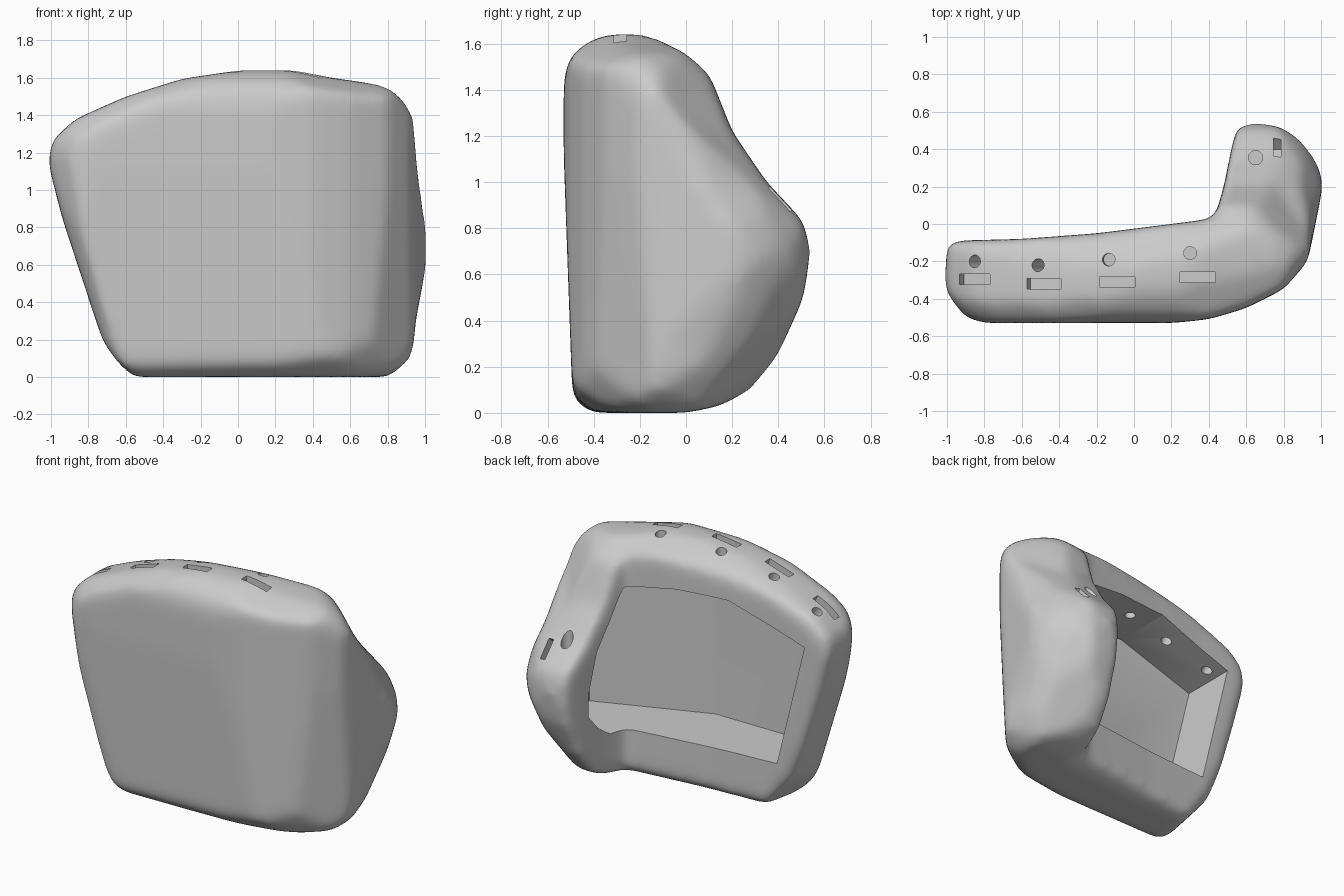
import bpy, bmesh
from math import atan, cos, sin, radians
from mathutils import Vector, Matrix

if "Cube" in bpy.data.objects:
    bpy.data.objects.remove(bpy.data.objects["Cube"], do_unlink=True)

grey = bpy.data.materials.new("plain_grey")
grey.use_nodes = True
grey.diffuse_color = (0.6, 0.6, 0.6, 1)
grey.node_tree.nodes["Principled BSDF"].inputs["Base Color"].default_value = grey.diffuse_color

X, Y, Z = Vector((1, 0, 0)), Vector((0, 1, 0)), Vector((0, 0, 1))
MIDDLE = Z * 0.82


def add_object(name, bm):
    bmesh.ops.recalc_face_normals(bm, faces=bm.faces)
    mesh = bpy.data.meshes.new(name)
    bm.to_mesh(mesh)
    bm.free()
    mesh.materials.append(grey)
    obj = bpy.data.objects.new(name, mesh)
    bpy.context.collection.objects.link(obj)
    return obj


def prism(name, points, across, up, origin=Vector()):
    """Extrude a 2D outline drawn on the across/up plane both ways."""
    depth = across.cross(up).normalized() * 2.5
    bm = bmesh.new()
    face = bm.faces.new([bm.verts.new(origin + across * a + up * b - depth) for a, b in points])
    moved = bmesh.ops.extrude_face_region(bm, geom=[face])["geom"]
    bmesh.ops.translate(bm, vec=depth * 2,
                        verts=[v for v in moved if isinstance(v, bmesh.types.BMVert)])
    return add_object(name, bm)


def oblique_prism(name, points, turn, rise):
    """Extrude an outline along a slanted axis, with a little slack for softening."""
    turn, rise = radians(turn), radians(rise)
    across = Vector((cos(turn), sin(turn), 0))
    axis = Vector((sin(turn) * cos(rise), -cos(turn) * cos(rise), sin(rise)))
    return prism(name, points, across * 1.015, axis.cross(across) * 1.015, MIDDLE)


def boolean(obj, other, operation):
    mod = obj.modifiers.new(operation.lower(), "BOOLEAN")
    mod.operation, mod.solver, mod.object = operation, "EXACT", other
    other.hide_render = True


def bake(obj, helpers):
    """Apply all modifiers and delete the helper solids."""
    bpy.context.view_layer.update()
    graph = bpy.context.evaluated_depsgraph_get()
    mesh = bpy.data.meshes.new_from_object(obj.evaluated_get(graph))
    obj.modifiers.clear()
    obj.data = mesh
    for helper in helpers:
        bpy.data.objects.remove(helper, do_unlink=True)


# Outlines of the body: plan, front and side
plan = [(-1.0, -.09), (-1.02, -.38), (-.97, -.48), (-.8, -.53), (.2, -.53), (.4, -.51),
        (.6, -.45), (.8, -.35), (.93, -.2), (.97, 0), (1.01, .2), (.99, .34), (.91, .44),
        (.78, .52), (.65, .55), (.55, .52), (.52, .4), (.48, .2), (.43, .03),
        (.2, 0), (-.2, -.05), (-.6, -.08)]
front = [(-.68, .06), (-.6, 0), (.85, 0), (.93, .06), (.95, .3), (1.01, .6), (1.01, .8),
         (.96, 1.1), (.94, 1.42), (.88, 1.53), (.75, 1.565), (.5, 1.6), (.3, 1.64),
         (0, 1.64), (-.3, 1.595), (-.6, 1.5), (-.87, 1.38), (-.99, 1.27), (-1.02, 1.16),
         (-.94, .85)]
side = [(-.49, 0), (-.54, 1.4), (-.51, 1.53), (-.43, 1.62), (-.27, 1.65), (-.05, 1.62),
        (.07, 1.54), (.13, 1.4), (.2, 1.22), (.35, 1.0), (.51, .83), (.54, .7),
        (.51, .5), (.4, .25), (.28, .1), (.15, .03), (0, 0)]

# Slanted outlines that taper the wing and round off the corners
inner_slant = [(-.59, .9), (-.49, .92), (.02, .91), (.36, .81), (.64, .67), (.89, .48),
               (.99, .37), (1.02, .25), (1, .04), (.81, -.6), (.74, -.71), (.54, -.82),
               (.09, -.7), (-.38, -.59), (-.46, -.62), (-.56, -.63), (-.67, -.58),
               (-.87, -.34), (-.96, -.14), (-.98, -.02), (-.94, .14), (-.85, .33),
               (-.77, .57), (-.69, .78)]
outer_slant = [(-.84, .63), (-.81, .75), (-.75, .8), (-.61, .83), (-.47, .83), (-.3, .74),
               (-.15, .68), (.1, .52), (.38, .34), (.57, .17), (.67, .04), (.68, -.08),
               (.55, -.58), (.45, -.79), (.21, -1.01), (.15, -1.03), (.04, -.98),
               (-.46, -.76), (-.7, -.62), (-.79, -.46), (-.81, -.05)]
front_slant = [(-1.02, .41), (-1.01, .51), (-.93, .59), (-.8, .65), (-.6, .68), (-.39, .69),
               (-.17, .67), (.17, .6), (.49, .52), (.58, .45), (.64, .35), (.72, .2),
               (.91, 0), (.97, -.14), (.98, -.25), (.91, -.48), (.78, -.77), (.69, -.9),
               (.57, -.97), (.38, -.99), (.07, -.95), (-.7, -.74), (-.79, -.69),
               (-.85, -.57), (-.96, -.05)]

# Rounded body: common volume of the outlines, softened
body = prism("curved_shell", plan, X, Y, MIDDLE)
helpers = [prism("front_outline", front, X, Z), prism("side_outline", side, Y, Z),
           oblique_prism("inner_slant", inner_slant, 215, 25),
           oblique_prism("outer_slant", outer_slant, 140, -30),
           oblique_prism("front_slant", front_slant, 35, 25)]
for helper in helpers:
    boolean(body, helper, "INTERSECT")
remesh = body.modifiers.new("even_mesh", "REMESH")
remesh.mode, remesh.voxel_size = "VOXEL", 0.02
soften = body.modifiers.new("soften", "SMOOTH")
soften.factor, soften.iterations = 0.5, 45
bake(body, helpers)

# Hollow open to the back and reaching into the side wing
floor = [(-1.2, -.46), (.1, -.46), (.85, -.17), (.86, -.13), (.765, .03), (.61, .34),
         (.4, .36), (-1.2, .3)]
opening = [(-.63, .33), (.95, .33), (.95, 1.15), (.6, 1.25), (.45, 1.3), (.08, 1.355),
           (-.28, 1.36), (-.835, 1.175)]
reach = [(-1, .3), (-1, 1.5), (0, 1.5), (.06, 1.3), (.155, 1.1), (.26, .92), (.33, .65),
         (.33, .5), (.25, .4), (.155, .33), (.1, .3)]
hollow = prism("hollow_cutter", floor, X, Y, MIDDLE)
limits = [prism("hollow_limits", opening, X, Z), prism("hollow_reach", reach, Y, Z)]
for limit in limits:
    boolean(hollow, limit, "INTERSECT")
bake(hollow, limits)
cutters = [hollow]


def slot(location, size, rotation):
    bm = bmesh.new()
    bmesh.ops.create_cube(bm, size=1, matrix=Matrix.Translation(location) @ rotation
                          @ Matrix.Diagonal((*size, 1)))
    cutters.append(add_object("slot_cutter", bm))


def hole(location, radius, depth, rotation):
    bm = bmesh.new()
    bmesh.ops.create_cone(bm, cap_ends=True, segments=24, radius1=radius, radius2=radius,
                          depth=depth, matrix=Matrix.Translation(location) @ rotation)
    cutters.append(add_object("hole_cutter", bm))


# Strap slots and through holes along the top edge: x, height, slope, slot y, hole x, hole y
for x, z, slope, slot_y, hole_x, hole_y in [
        (-.85, 1.37, .5, -.295, -.845, -.2), (-.48, 1.53, .3, -.32, -.515, -.22),
        (-.09, 1.62, .03, -.31, -.135, -.19), (.34, 1.62, 0, -.285, .3, -.155)]:
    tilt = Matrix.Rotation(-atan(slope), 4, "Y")
    slot((x, slot_y, z), (.19, .055, .12), tilt)
    hole((hole_x, hole_y, z), .034, .8, tilt)

# Slot and hole on the sloping wing
slot((.765, .4, .92), (.04, .14, .12), Matrix.Rotation(radians(-50), 4, "X"))
hole((.65, .355, .99), .038, .2, Matrix.Identity(4))

for cutter in cutters:
    boolean(body, cutter, "DIFFERENCE")
bake(body, cutters)

# Smooth shading with crisp cut edges
bpy.ops.object.select_all(action="DESELECT")
body.select_set(True)
bpy.context.view_layer.objects.active = body
bpy.ops.object.shade_smooth_by_angle(angle=radians(30))
